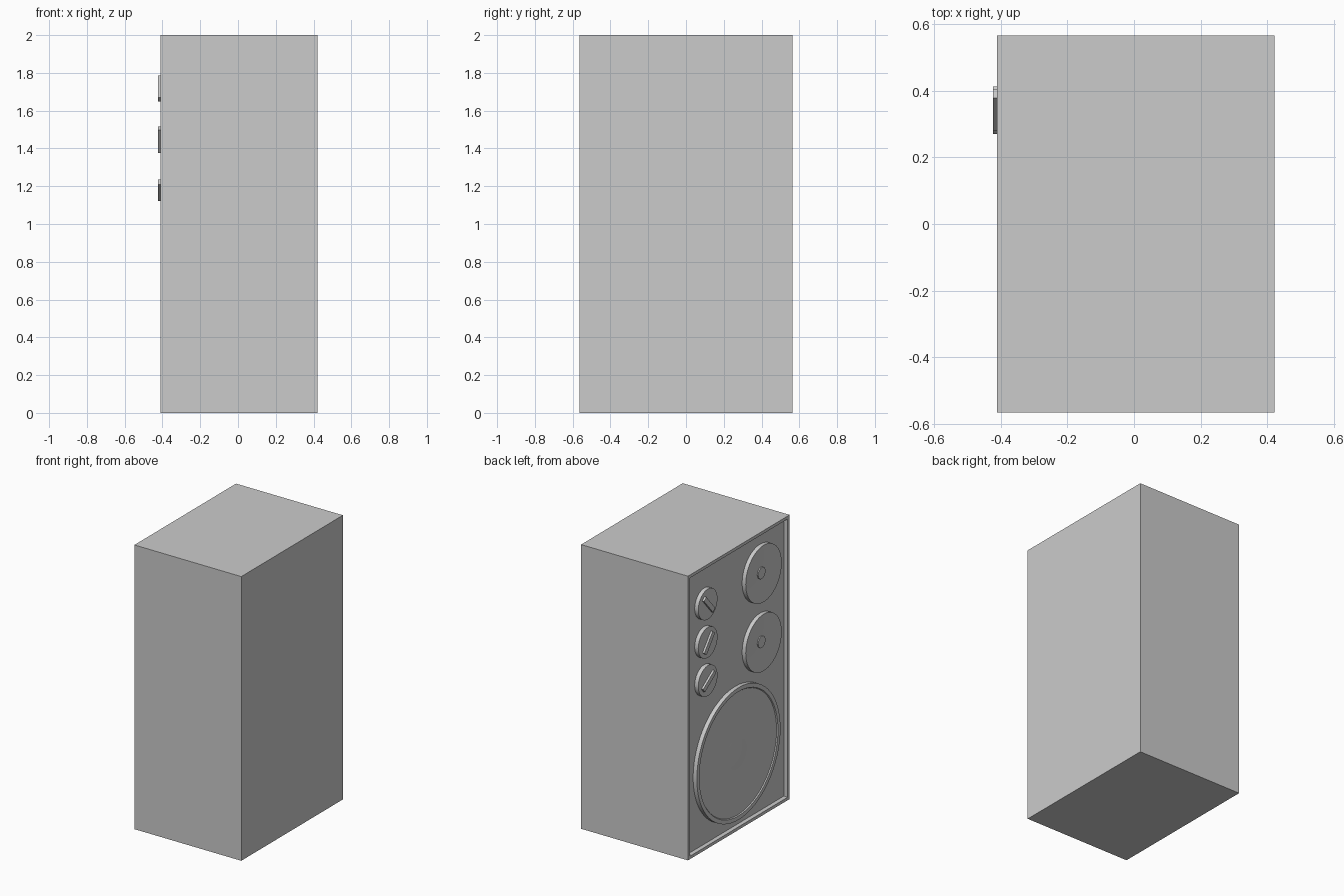
import bpy, bmesh, math
from mathutils import Matrix, Vector

if "Cube" in bpy.data.objects:
    bpy.data.objects.remove(bpy.data.objects["Cube"])

FRONT, PANEL = -0.411, -0.381   # x of the frame front and of the recessed baffle


def finish(name, bm, smooth=False):
    bmesh.ops.recalc_face_normals(bm, faces=bm.faces)
    mesh = bpy.data.meshes.new(name)
    bm.to_mesh(mesh)
    bm.free()
    ob = bpy.data.objects.new(name, mesh)
    bpy.context.collection.objects.link(ob)
    if smooth:
        bpy.ops.object.select_all(action='DESELECT')
        ob.select_set(True)
        bpy.context.view_layer.objects.active = ob
        bpy.ops.object.shade_smooth_by_angle(angle=math.radians(30))
    return ob


def box(bm, center, size, rot_x=0.0):
    mat = (Matrix.Translation(center) @ Matrix.Rotation(rot_x, 4, 'X')
           @ Matrix.Diagonal((*size, 1)))
    return bmesh.ops.create_cube(bm, size=1, matrix=mat)


def lathe(name, y, z, profile, steps=48):
    """Spin (radius, height above baffle) points around an axis facing -x."""
    bm = bmesh.new()
    verts = [bm.verts.new((PANEL - h, y + r, z)) for r, h in profile]
    edges = [bm.edges.new(p) for p in zip(verts, verts[1:])]
    bmesh.ops.spin(bm, geom=verts + edges, cent=(PANEL, y, z), axis=(1, 0, 0),
                   angle=math.tau, steps=steps)
    bmesh.ops.remove_doubles(bm, verts=bm.verts, dist=1e-5)
    return finish(name, bm, smooth=True)


# Cabinet with a recessed baffle inside a thin frame
bm = bmesh.new()
box(bm, ((FRONT + 0.421) / 2, 0, 1), (0.421 - FRONT, 1.13, 2))
face = min(bm.faces, key=lambda f: f.calc_center_median().x)
bmesh.ops.inset_region(bm, faces=[face], thickness=0.03)
face = bmesh.ops.extrude_discrete_faces(bm, faces=[face])['faces'][0]
bmesh.ops.translate(bm, verts=face.verts, vec=Vector((PANEL - FRONT, 0, 0)))
finish("cabinet", bm)

# Woofer: raised ring, shallow cone and domed dust cap
lathe("woofer", 0.0, 0.535,
      [(0.465, 0), (0.465, 0.029), (0.437, 0.029), (0.432, 0.022), (0.13, 0.004),
       (0.10, 0.009), (0.05, 0.013), (0, 0.014)], 64)

# Two upper drivers: concave dish with a small centre hub
for name, z in (("tweeter", 1.695), ("midrange", 1.21)):
    lathe(name, -0.28, z, [(0.2, 0), (0.2, 0.028), (0.192, 0.028), (0.04, 0.006), (0, 0.004)])
    lathe(name + "_hub", -0.28, z, [(0.042, 0.002), (0.042, 0.014), (0, 0.014)], 10)

# Control knobs: disc with a turned grip bar
for i, (z, deg) in enumerate(((1.717, -41), (1.447, 38), (1.178, 55)), 1):
    lathe(f"knob_{i}", 0.341, z, [(0.107, 0), (0.107, 0.028), (0, 0.028)], 32)
    bm = bmesh.new()
    # positive angle leans the top of the bar towards -y
    box(bm, (-0.4145, 0.341, z), (0.018, 0.033, 0.152), math.radians(deg))
    finish(f"knob_grip_{i}", bm)
